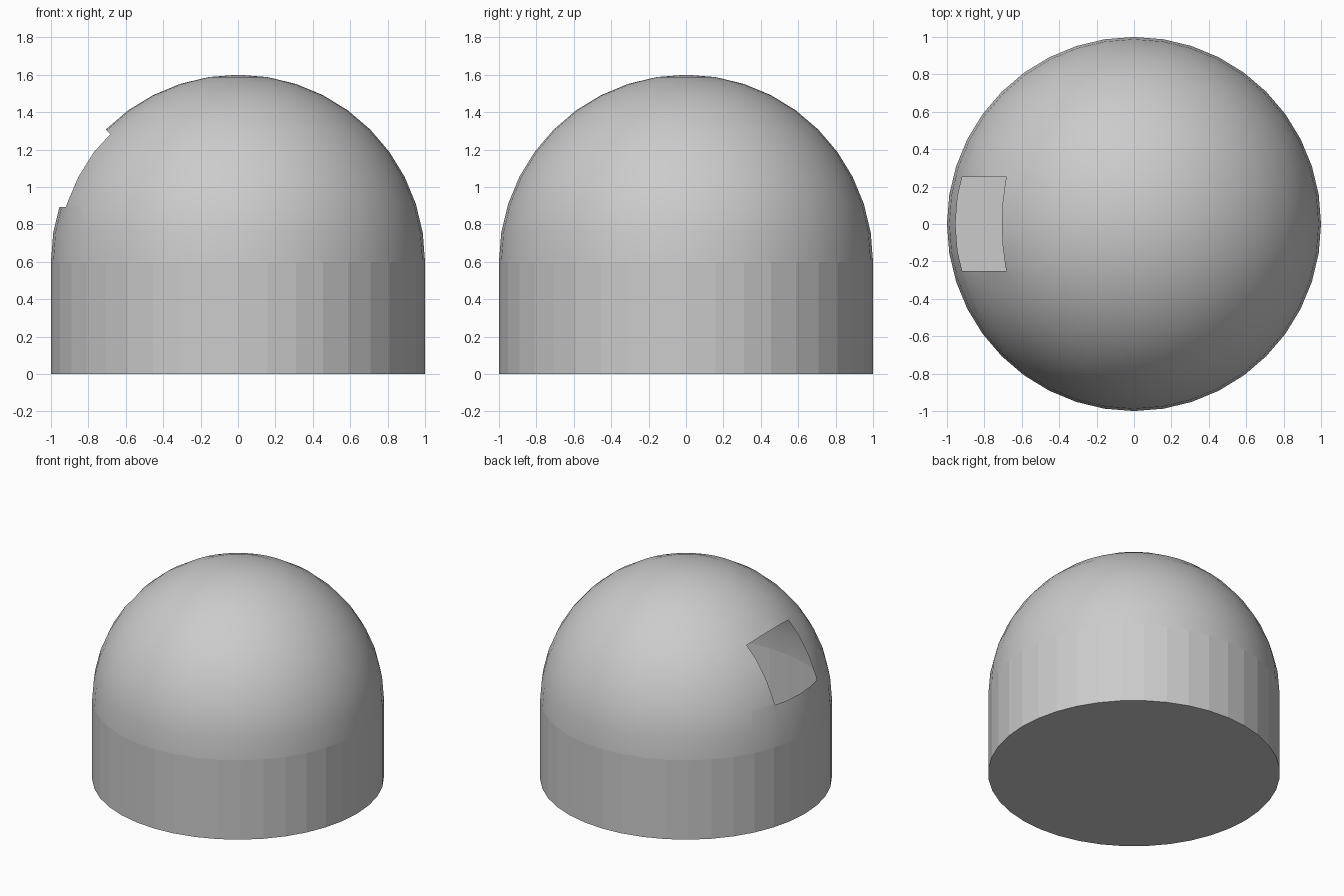
import bpy, bmesh, math
from mathutils import Vector

if "Cube" in bpy.data.objects:
    bpy.data.objects.remove(bpy.data.objects["Cube"])

SEG, RINGS, R, H = 40, 10, 1.0, 0.6


def finish(name, bm, smooth):
    bmesh.ops.recalc_face_normals(bm, faces=bm.faces)
    for f in bm.faces:
        f.smooth = smooth and len(f.verts) < SEG
    mesh = bpy.data.meshes.new(name)
    bm.to_mesh(mesh)
    bm.free()
    obj = bpy.data.objects.new(name, mesh)
    bpy.context.collection.objects.link(obj)
    return obj


def lathe(profile):
    # spin an (r, z) profile around the z axis
    bm = bmesh.new()
    verts = [bm.verts.new((r, 0, z)) for r, z in profile]
    edges = [bm.edges.new(p) for p in zip(verts, verts[1:])]
    bmesh.ops.spin(bm, geom=verts + edges, cent=(0, 0, 0), axis=(0, 0, 1),
                   angle=math.tau, steps=SEG, use_duplicate=False)
    bmesh.ops.remove_doubles(bm, verts=bm.verts, dist=1e-4)
    return bm


# round wall with closed floor
bm = lathe([(R, 0), (R, H)])
rim = [e for e in bm.edges if all(abs(v.co.z) < 1e-4 for v in e.verts)]
bmesh.ops.contextual_create(bm, geom=rim)
finish("round_wall", bm, False)

# hollow thin dome
arc = [math.radians(90 * i / RINGS) for i in range(RINGS + 1)]
bm = lathe([(R * math.cos(a), H + R * math.sin(a)) for a in arc])
bmesh.ops.recalc_face_normals(bm, faces=bm.faces)

# viewing opening in the left side: bounded by four planes
planes = [(Vector((0, 0.25, 0)), Vector((0, 1, 0))),
          (Vector((0, -0.25, 0)), Vector((0, -1, 0))),
          (Vector((0, 0, 0.893)), Vector((0, 0, -1))),
          (Vector((0, 0, H)), Vector((1, 0, 1)).normalized())]


def near(f):
    c = f.calc_center_median()
    return c.x < -0.5 and abs(c.y) < 0.5


for co, no in planes:
    faces = [f for f in bm.faces if near(f)]
    geom = faces + list({e for f in faces for e in f.edges}) + list({v for f in faces for v in f.verts})
    bmesh.ops.bisect_plane(bm, geom=geom, plane_co=co, plane_no=no, dist=1e-5)
hole = [f for f in bm.faces if near(f) and
        all((f.calc_center_median() - co).dot(no) < 0 for co, no in planes)]
bmesh.ops.delete(bm, geom=hole, context='FACES')
finish("dome", bm, True)
